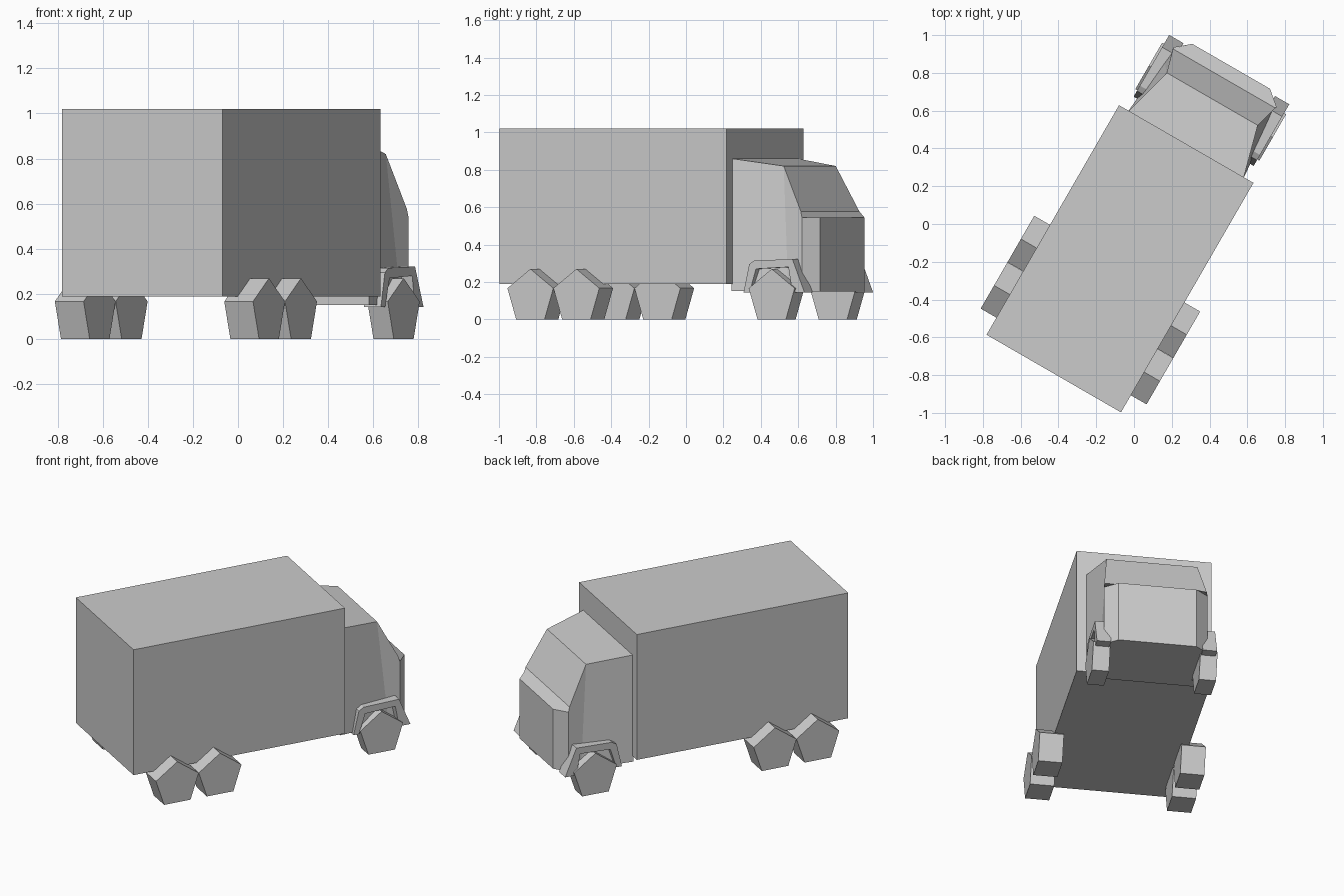
import bpy, bmesh, math
from mathutils import Matrix

if "Cube" in bpy.data.objects:
    bpy.data.objects.remove(bpy.data.objects["Cube"])

# Truck is built along its own axis, then turned 30 degrees
PLACE = Matrix.Rotation(math.radians(-30), 4, 'Z') @ Matrix.Translation((0.028, 0, 0))


def make(name, verts, faces):
    mesh = bpy.data.meshes.new(name)
    mesh.from_pydata(verts, [], faces)
    bm = bmesh.new()
    bm.from_mesh(mesh)
    bmesh.ops.recalc_face_normals(bm, faces=bm.faces)
    bm.to_mesh(mesh)
    bm.free()
    mesh.transform(PLACE)
    obj = bpy.data.objects.new(name, mesh)
    bpy.context.collection.objects.link(obj)
    return obj


def extrude_profile(name, profile, x0, x1):
    """Side profile of (y, z) points extruded across x."""
    n = len(profile)
    verts = [(x, y, z) for x in (x0, x1) for y, z in profile]
    faces = [(i, (i + 1) % n, n + (i + 1) % n, n + i) for i in range(n)]
    faces += [tuple(range(n)), tuple(range(n, 2 * n))]
    return make(name, verts, faces)


# Cargo box
extrude_profile("cargo_box", [(-0.898, 0.188), (0.505, 0.188), (0.505, 1.02), (-0.898, 1.02)],
                -0.411, 0.411)

# Cab: right half outline points, mirrored to the left
half = [
    (0.353, 0.50, 0.86), (0.353, 0.50, 0.152),                            # rear top, rear bottom
    (0.278, 0.78, 0.82), (0.313, 0.906, 0.577), (0.316, 0.914, 0.545),    # roof front, window base, corner
    (0.238, 0.98, 0.545), (0.238, 0.98, 0.15),                            # nose top, nose bottom
    (0.316, 0.914, 0.15), (0.325, 0.835, 0.15),                           # corner bottom, pillar bottom
]
n = len(half)
verts = half + [(-x, y, z) for x, y, z in half]
sides = [(1, 0, 2, 8), (8, 2, 3, 4, 7), (4, 5, 6, 7)]
faces = sides + [tuple(i + n for i in f) for f in sides]
# Faces spanning the full width: roof, windscreen, ledge, nose, floor, back
for strip in [(0, 2), (2, 3), (3, 4, 5), (5, 6), (6, 7, 8, 1), (1, 0)]:
    faces.append(strip + tuple(i + n for i in reversed(strip)))
make("cab", verts, faces)

# Wheel arches around the front wheels
arch = [(0.583, 0.143), (0.618, 0.295), (0.65, 0.315), (0.885, 0.322), (0.96, 0.143),
        (0.885, 0.143), (0.86, 0.28), (0.66, 0.27), (0.62, 0.143)]

# Five-sided wheels
R = 0.149


def pentagon(yc):
    return [(yc + R * math.sin(a), R * math.cos(math.pi / 5) + R * math.cos(a))
            for a in (i * math.tau / 5 for i in range(5))]


for side, s in (("left", -1), ("right", 1)):
    extrude_profile(f"wheel_arch_{side}", arch, s * 0.28, s * 0.367)
    for label, yc, inner, outer in (("front", 0.764, 0.275, 0.379),
                                    ("middle", -0.368, 0.36, 0.507),
                                    ("rear", -0.652, 0.36, 0.507)):
        extrude_profile(f"{label}_wheel_{side}", pentagon(yc), s * inner, s * outer)
